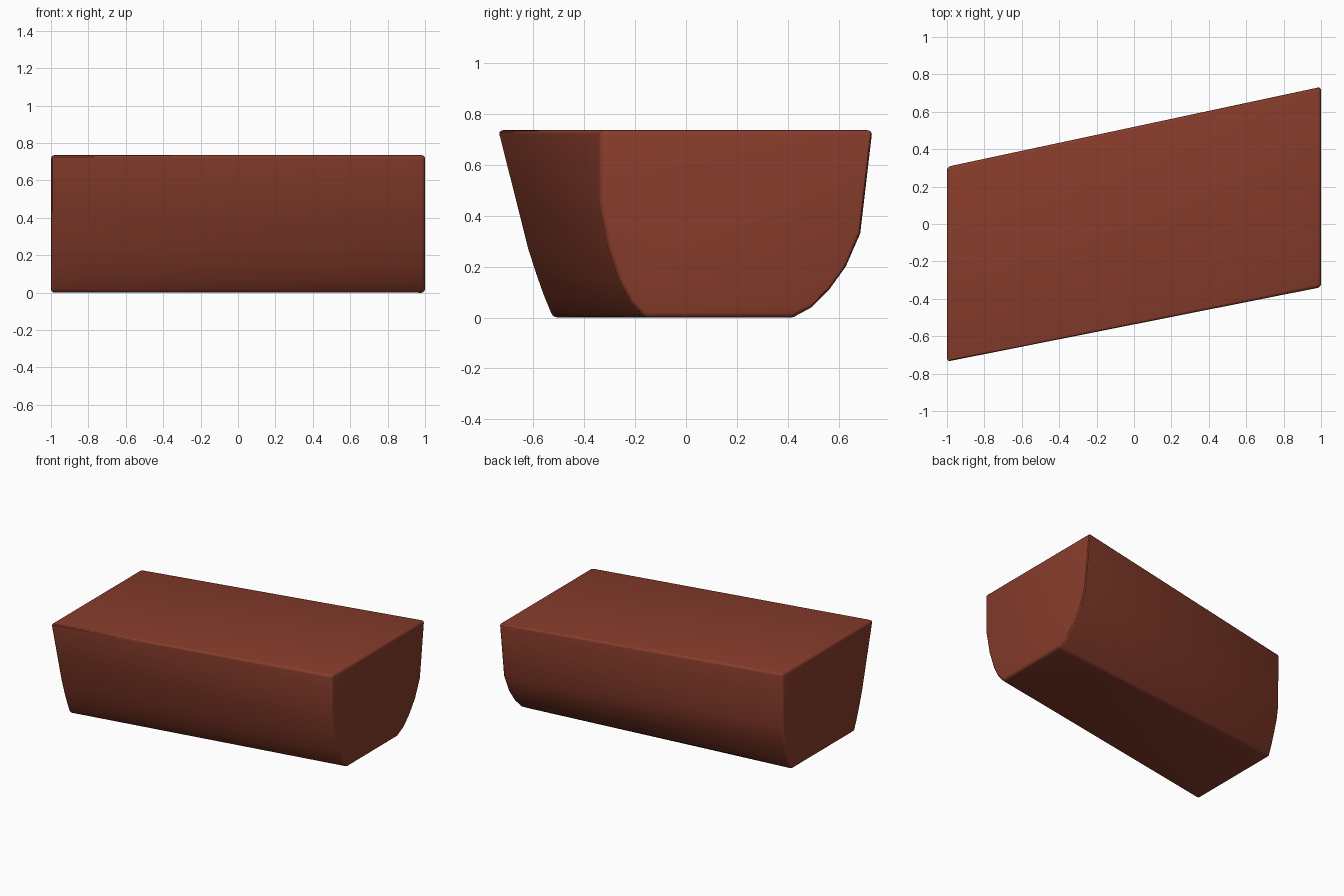
import bpy, bmesh, math

if "Cube" in bpy.data.objects:
    bpy.data.objects.remove(bpy.data.objects["Cube"])

# End profiles (y, z): front side from top to bottom, then back side from bottom to top
left_front = [(-0.74, 0.735), (-0.675, 0.48), (-0.622, 0.27), (-0.59, 0.17), (-0.56, 0.085), (-0.525, 0.0)]
left_back = [(0.205, 0.0), (0.235, 0.08), (0.265, 0.17), (0.288, 0.25), (0.303, 0.34), (0.306, 0.735)]
right_front = [(-0.338, 0.735), (-0.338, 0.45), (-0.305, 0.28), (-0.26, 0.145), (-0.215, 0.06), (-0.16, 0.0)]
right_back = [(0.42, 0.0), (0.495, 0.04), (0.565, 0.11), (0.63, 0.2), (0.687, 0.33), (0.735, 0.735)]

# Block lofted between the two ends
bm = bmesh.new()
left = [bm.verts.new((-1, y, z)) for y, z in left_front + left_back]
right = [bm.verts.new((1, y, z)) for y, z in right_front + right_back]
n = len(left)
for i in range(n):
    j = (i + 1) % n
    bm.faces.new((left[i], left[j], right[j], right[i]))
bm.faces.new(left)
bm.faces.new(right)
bmesh.ops.recalc_face_normals(bm, faces=bm.faces)

# Softened edges
sharp = [e for e in bm.edges if e.calc_face_angle(0) > math.radians(38)]
bmesh.ops.bevel(bm, geom=sharp, offset=0.018, offset_type='OFFSET', segments=3,
                profile=0.5, affect='EDGES', clamp_overlap=True)

mesh = bpy.data.meshes.new("slanted_block")
bm.to_mesh(mesh)
bm.free()
block = bpy.data.objects.new("slanted_block", mesh)
bpy.context.collection.objects.link(block)

# Brick red colour
mat = bpy.data.materials.new("brick_red")
mat.diffuse_color = (0.24, 0.045, 0.024, 1)
mat.use_nodes = True
mat.node_tree.nodes["Principled BSDF"].inputs["Base Color"].default_value = mat.diffuse_color
mesh.materials.append(mat)

bpy.context.view_layer.objects.active = block
block.select_set(True)
bpy.ops.object.shade_smooth_by_angle(angle=math.radians(30))
